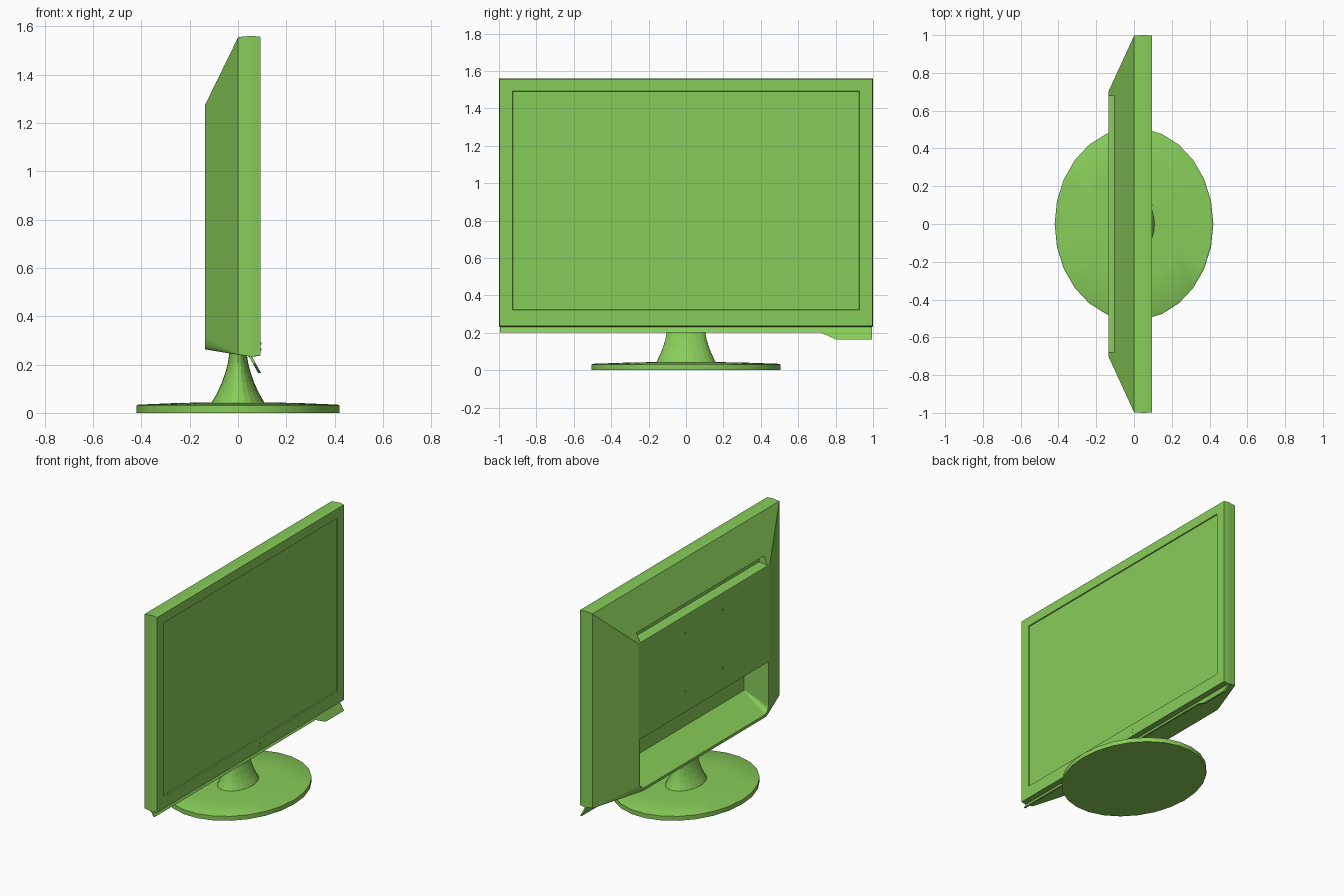
import bpy, bmesh
from math import cos, sin, pi

if "Cube" in bpy.data.objects:
    bpy.data.objects.remove(bpy.data.objects["Cube"])

green = bpy.data.materials.new("green_plastic")
green.diffuse_color = (0.245, 0.61, 0.10, 1)
green.use_nodes = True
green.node_tree.nodes["Principled BSDF"].inputs["Base Color"].default_value = green.diffuse_color


def make_object(name, bm, smooth=None):
    bmesh.ops.recalc_face_normals(bm, faces=bm.faces[:])
    me = bpy.data.meshes.new(name)
    bm.to_mesh(me)
    bm.free()
    me.materials.append(green)
    ob = bpy.data.objects.new(name, me)
    bpy.context.collection.objects.link(ob)
    bpy.ops.object.select_all(action='DESELECT')
    ob.select_set(True)
    bpy.context.view_layer.objects.active = ob
    if smooth:
        bpy.ops.object.shade_smooth_by_angle(angle=smooth)
    return ob


def loft(name, loops, smooth=None):
    """Skin a stack of equal-length point loops and cap both ends."""
    bm = bmesh.new()
    rings = [[bm.verts.new(p) for p in loop] for loop in loops]
    n = len(rings[0])
    for a, b in zip(rings, rings[1:]):
        for i in range(n):
            j = (i + 1) % n
            bm.faces.new((a[i], a[j], b[j], b[i]))
    bm.faces.new(rings[0])
    bm.faces.new(rings[-1])
    return make_object(name, bm, smooth)


def panel_loop(x, hy, z0, z1, r, steps=5):
    """Rectangle in the yz plane whose two lower corners are rounded."""
    pts = [(x, hy, z1), (x, -hy, z1)]
    for cy, start in ((-hy + r, pi), (hy - r, 1.5 * pi)):
        for i in range(steps + 1):
            a = start + i * pi / 2 / steps
            pts.append((x, cy + r * cos(a), z0 + r + r * sin(a)))
    return pts


def ellipse(rx, ry, z, n):
    return [(rx * cos(2 * pi * i / n), ry * sin(2 * pi * i / n), z) for i in range(n)]


def cut(target, cutter):
    mod = target.modifiers.new("cut", 'BOOLEAN')
    mod.operation = 'DIFFERENCE'
    mod.solver = 'EXACT'
    mod.object = cutter
    bpy.context.view_layer.objects.active = target
    bpy.ops.object.modifier_apply(modifier=mod.name)
    bpy.data.objects.remove(cutter)


# Display housing: tapered back shell, bulged frame edge, recessed screen
housing = loft("display_housing", [panel_loop(*p) for p in (
    (-0.136, 0.700, 0.263, 1.275, 0.050),
    (0.001, 0.998, 0.240, 1.555, 0.003),
    (0.058, 1.000, 0.232, 1.560, 0.003),
    (0.094, 0.997, 0.237, 1.556, 0.003),
    (0.094, 0.928, 0.322, 1.492, 0.002),
    (0.087, 0.926, 0.324, 1.490, 0.002),
)])

# Connector bay low on the back, with a floor rising inward
cut(housing, loft("bay_cutter", [panel_loop(-0.138, 0.685, 0.280, 0.625, 0.045),
                                 panel_loop(0.045, 0.685, 0.385, 0.625, 0.004)]))

# Long vent slot along the top of the back
cut(housing, loft("slot_cutter", [
    [(-0.20, y, 1.268), (-0.07, y, 1.285), (-0.07, y, 1.335), (-0.20, y, 1.335)]
    for y in (-0.68, 0.68)]))

# Four mounting holes
for y in (-0.2, 0.2):
    for z in (0.765, 1.16):
        hole = [[(x, y + 0.006 * cos(k * pi / 4), z + 0.006 * sin(k * pi / 4))
                 for k in range(8)] for x in (-0.16, -0.125)]
        cut(housing, loft("hole_cutter", hole))

# Slanted lip under the frame with a deeper tab at one end
outline = [(-0.995, 0.245), (0.995, 0.245), (0.995, 0.165),
           (0.80, 0.165), (0.72, 0.202), (-0.995, 0.202)]
loft("lower_lip", [[(0.042 + (0.24 - z) * 0.55 + t, y, z) for y, z in outline]
                   for t in (0, 0.012)])

# Two tiny indicators on the lower bezel
for z in (0.263, 0.287):
    loft("indicator", [[(x, 0.096, z - 0.004), (x, 0.104, z - 0.004),
                        (x, 0.104, z + 0.004), (x, 0.096, z + 0.004)]
                       for x in (0.090, 0.097)])

# Oval foot and flared neck
loft("stand_base", [ellipse(0.42 * s, 0.509 * s, z, 26) for s, z in (
    (1.0, 0.0), (1.0, 0.030), (0.985, 0.034), (0.60, 0.041), (0.20, 0.044))], 0.5)
loft("stand_neck", [ellipse(rx, ry, z, 24) for rx, ry, z in (
    (0.112, 0.162, 0.038), (0.105, 0.155, 0.050), (0.085, 0.138, 0.085),
    (0.067, 0.122, 0.125), (0.053, 0.110, 0.165), (0.042, 0.102, 0.205),
    (0.034, 0.098, 0.262))])
